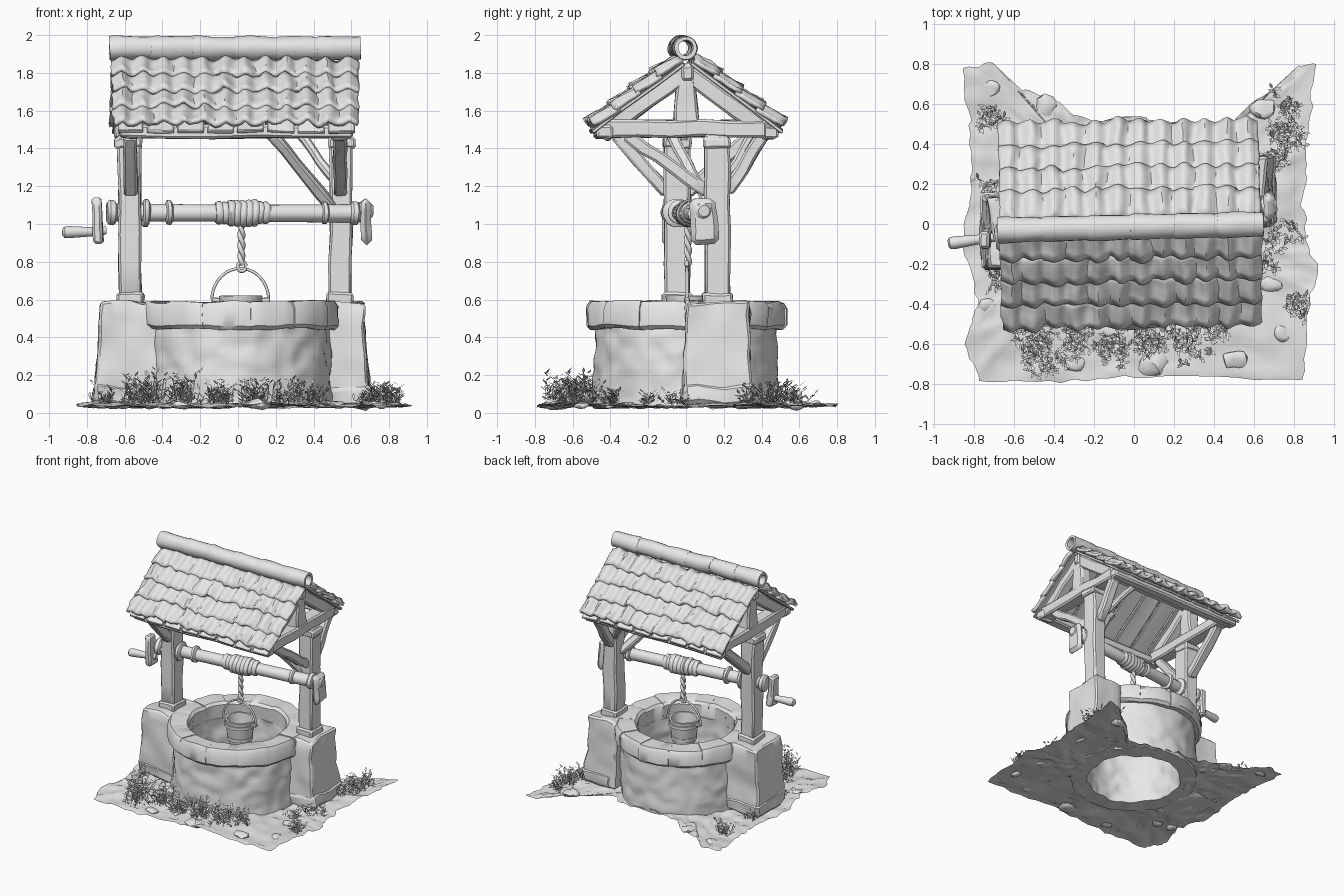
import bpy, bmesh, math, random
from mathutils import Vector, Matrix, noise

if "Cube" in bpy.data.objects:
    bpy.data.objects.remove(bpy.data.objects["Cube"])

random.seed(4)
grey = bpy.data.materials.new("plain grey")
grey.diffuse_color = (0.8, 0.8, 0.8, 1)
grey.use_nodes = True
grey.node_tree.nodes["Principled BSDF"].inputs["Base Color"].default_value = grey.diffuse_color
SLOPE = math.radians(37)


def finish(name, bm, rough=0.0, freq=9, roof=False, flat=False, closed=True):
    if closed:
        bmesh.ops.recalc_face_normals(bm, faces=bm.faces)
    if rough:
        for v in bm.verts:
            v.co += noise.noise_vector(v.co * freq) * rough
    me = bpy.data.meshes.new(name)
    bm.to_mesh(me)
    bm.free()
    me.materials.append(grey)
    ob = bpy.data.objects.new(name, me)
    bpy.context.collection.objects.link(ob)
    if roof:  # the whole roof sits slightly turned
        ob.location = (-0.02, 0, 0)
        ob.rotation_euler.z = 0.018
    if not flat:
        bpy.ops.object.select_all(action='DESELECT')
        ob.select_set(True)
        bpy.context.view_layer.objects.active = ob
        bpy.ops.object.shade_smooth_by_angle(angle=math.radians(40))
    return ob


def frame(p, q):
    p, q = Vector(p), Vector(q)
    z = (q - p).normalized()
    ref = Vector((0, 1, 0)) if abs(z.x) > 0.7 else Vector((1, 0, 0))
    y = z.cross(ref).normalized()
    x = y.cross(z)
    m = Matrix((x, y, z)).transposed().to_4x4()
    m.translation = p
    return m, (q - p).length


def bar(name, p, q, w, d, rough=0.012, bevel=0.012, flare=(1, 1), roof=False, cuts=4):
    """Worn rectangular beam from p to q; flare widens its start."""
    m, length = frame(p, q)
    bm = bmesh.new()
    bmesh.ops.create_cube(bm, size=1)
    for v in bm.verts:
        k = flare if v.co.z < 0 else (1, 1)
        v.co = Vector((v.co.x * w * k[0], v.co.y * d * k[1], (v.co.z + 0.5) * length))
    bmesh.ops.bevel(bm, geom=bm.edges[:], offset=bevel, segments=1, affect='EDGES')
    bmesh.ops.subdivide_edges(bm, edges=bm.edges[:], cuts=cuts, use_grid_fill=True)
    bm.transform(m)
    return finish(name, bm, rough, 7, roof)


def lathe(name, prof, m=Matrix(), segs=24, closed=False, rough=0.0, roof=False, shape=None):
    """Spin (radius, height) points around the local z axis of m."""
    bm = bmesh.new()
    rings = []
    for r, z in prof:
        ring = []
        for i in range(segs):
            a = math.tau * i / segs
            rr = r + (shape(r, z, a) if shape else 0)
            ring.append(bm.verts.new((rr * math.cos(a), rr * math.sin(a), z)))
        rings.append(ring)
    pairs = list(zip(rings, rings[1:])) + ([(rings[-1], rings[0])] if closed else [])
    for a, b in pairs:
        for i in range(segs):
            j = (i + 1) % segs
            bm.faces.new((a[i], a[j], b[j], b[i]))
    if not closed:
        bm.faces.new(rings[0])
        bm.faces.new(rings[-1])
    bm.transform(m)
    return finish(name, bm, rough, 11, roof)


def tube(name, pts, r, sides=8):
    cu = bpy.data.curves.new(name, 'CURVE')
    cu.dimensions = '3D'
    cu.bevel_depth, cu.bevel_resolution, cu.use_fill_caps = r, sides // 4, True
    sp = cu.splines.new('POLY')
    sp.points.add(len(pts) - 1)
    for s, p in zip(sp.points, pts):
        s.co = (*p, 1)
    cu.materials.append(grey)
    ob = bpy.data.objects.new(name, cu)
    bpy.context.collection.objects.link(ob)
    bpy.ops.object.select_all(action='DESELECT')
    ob.select_set(True)
    bpy.context.view_layer.objects.active = ob
    bpy.ops.object.convert(target='MESH')


# Ground sheet with a round opening and a notch at the back
outline = [(0.85, 0.2), (0.87, 0.45), (0.91, 0.8), (0.82, 0.79), (0.7, 0.68), (0.58, 0.6), (0.42, 0.42),
           (0.2, 0.49), (-0.1, 0.5), (-0.3, 0.54), (-0.4, 0.63), (-0.55, 0.66), (-0.71, 0.81), (-0.85, 0.77),
           (-0.82, 0.45), (-0.81, 0.2), (-0.86, -0.08), (-0.78, -0.38), (-0.84, -0.6), (-0.78, -0.79),
           (-0.3, -0.78), (0.2, -0.76), (0.84, -0.78), (0.88, -0.35), (0.92, -0.23), (0.86, -0.08)]
bm = bmesh.new()
cols = []
for i, p in enumerate(outline):
    p, q = Vector(p), Vector(outline[(i + 1) % len(outline)])
    for k in range(8):
        e = p.lerp(q, k / 8)
        e += e.normalized() * 0.03 * noise.noise((e.x * 16, e.y * 16, 0))
        inner = e.normalized() * 0.41
        col = []
        for j in range(17):
            c = inner.lerp(e, j / 16)
            z = (0.04 + 0.022 * noise.noise((c.x * 3, c.y * 3, 2)) + 0.018 * noise.noise((c.x * 10, c.y * 10, 5))
                 + 0.01 * noise.noise((c.x * 25, c.y * 25, 5)))
            col.append(bm.verts.new((c.x, c.y, max(z, 0))))
        cols.append(col)
for i, a in enumerate(cols):
    b = cols[(i + 1) % len(cols)]
    for j in range(16):
        bm.faces.new((a[j], a[j + 1], b[j + 1], b[j]))
finish("ground", bm, closed=False)

# Flat stones set into the ground
bm = bmesh.new()
for x, y, r in [(-0.44, 0.59, .06), (-0.73, -0.41, .05), (-0.6, -0.43, .05), (0.1, -0.7, .08), (-0.3, -0.7, .05),
                (0.5, -0.68, .06), (0.65, 0.57, .07), (0.75, -0.55, .05), (0.68, -0.3, .05), (-0.72, 0.68, .05)]:
    bmesh.ops.create_icosphere(bm, subdivisions=2, radius=r, matrix=Matrix.Translation((x, y, 0.042))
                               @ Matrix.Diagonal((1, 0.85, 0.33, 1)))
finish("ground_stones", bm, 0.025, 14)

# Grass: leafy sprigs in clumps (x, y, spread, count, height)
bm = bmesh.new()
clumps = [(-0.45, -0.63, .09, 40, .17), (-0.54, -0.52, .06, 20, .2), (-0.28, -0.56, .08, 30, .17),
          (-0.1, -0.6, .09, 35, .14), (0.08, -0.58, .08, 30, .13), (0.25, -0.56, .09, 30, .14),
          (0.42, -0.52, .06, 15, .12), (0.76, 0.45, .06, 30, .12), (0.72, 0.32, .05, 20, .12),
          (0.81, -0.4, .05, 20, .09), (0.74, -0.05, .06, 12, .08), (0.68, -0.22, .04, 10, .08),
          (-0.73, 0.52, .04, 18, .12), (-0.72, 0.2, .03, 8, .08), (-0.7, -0.28, .03, 8, .1), (0.76, 0.58, .04, 14, .1)]
for cx, cy, rad, count, high in clumps:
    for _ in range(count):
        base = Vector((random.gauss(cx, rad * 0.6), random.gauss(cy, rad * 0.5), 0.04))
        top = base + Vector((random.gauss(0, .03), random.gauss(0, .03), random.uniform(.3, 1) * high))
        for k in range(7):
            a = random.uniform(0, math.tau)
            out = Vector((math.cos(a), math.sin(a), random.uniform(0, 1))) * random.uniform(.025, .042)
            p = base.lerp(top, k / 6)
            if k == 0:
                out = top - base
            side = Vector((-math.sin(a), math.cos(a), 0)) * (0.004 if k == 0 else 0.008)
            mid = p + out * 0.5
            bm.faces.new([bm.verts.new(c) for c in (p, mid + side, p + out, mid - side)])
finish("grass", bm, flat=True, closed=False)

# Round well wall with slightly uneven courses


def block_offset(r, z, a):
    row = int(z / 0.11)
    return 0.009 * noise.noise((int(a / math.tau * 15 + row * 0.5) * 3.7, row * 5.3, r > 0.42))


hs = [0.03 + 0.43 * i / 18 for i in range(19)]
lathe("well_wall", [(0.495 - 0.03 * h, h) for h in hs] + [(0.365, h) for h in reversed(hs)],
      segs=110, closed=True, rough=0.014, shape=block_offset)

# Rim made of curved stones
STONES = 13
for i in range(STONES):
    bm = bmesh.new()
    ro, top = 0.53 + random.uniform(-.006, .008), 0.588 + random.uniform(-.005, .005)
    sect = [(.37, .45), (ro - .02, .445), (ro, .465), (ro, top - .03), (ro - .02, top), (.385, top), (.365, top - .02)]
    rings = []
    for j in range(9):
        a = math.tau * (i + 0.002 + j / 8 * 0.996) / STONES
        pinch = 0.003 if j in (0, 8) else 0
        rings.append([bm.verts.new(((r - pinch) * math.cos(a), (r - pinch) * math.sin(a), z - pinch)) for r, z in sect])
    for a, b in zip(rings, rings[1:]):
        for k in range(len(sect)):
            n = (k + 1) % len(sect)
            bm.faces.new((a[k], a[n], b[n], b[k]))
    bm.faces.new(rings[0])
    bm.faces.new(rings[-1])
    finish("rim_stone", bm, 0.01)

# Side piers, posts and gable frames
for s, px, py, outer in ((-1, -0.57, -0.045, 0.725), (1, 0.54, 0.165, 0.665)):
    cx = s * (outer + 0.41) / 2
    bar("pier", (cx + s * 0.015, py, 0.04), (cx, py, 0.585), outer - 0.41, 0.335, 0.022, 0.012, (1.12, 1.08), cuts=7)
    bar("pier_footing", (cx + s * 0.035, py, 0.035), (cx + s * 0.03, py, 0.15), outer - 0.4, 0.37, 0.025, 0.02)
    bar("post_foot", (px, py, 0.57), (px, py, 0.635), 0.145, 0.165)
    bar("post", (px, py, 0.6), (px + s * 0.005, py, 1.47), 0.12, 0.135)
    bar("post_head", (px + s * 0.01, py, 1.4), (px + s * 0.01, py, 1.46), 0.14, 0.15)
    bar("tie_beam", (px, -0.43, 1.505), (px, 0.43, 1.505), 0.11, 0.09)
    bar("king_post", (px, 0, 1.53), (px, 0, 1.85), 0.09, 0.09, flare=(1.1, 1.5))
    for t in (-1, 1):
        bar("brace", (px, py + t * 0.05, 1.17), (px, t * 0.36 + py * 0.3, 1.47), 0.075, 0.07)
        bar("rafter", (px, t * 0.45, 1.475), (px, t * 0.01, 1.795), 0.09, 0.09)
bar("inner_brace_low", (0.5, 0.13, 1.08), (0.17, -0.08, 1.49), 0.06, 0.06)
bar("inner_brace_high", (0.52, 0.2, 1.22), (0.31, 0.36, 1.5), 0.045, 0.045)

# Roof carpentry: ridge beam, eave beams, boards
bar("ridge_beam", (-0.62, 0, 1.8), (0.62, 0, 1.8), 0.07, 0.08, roof=True)
for s in (-1, 1):
    bar("eave_beam", (-0.62, s * 0.44, 1.49), (0.62, s * 0.44, 1.49), 0.08, 0.07, roof=True)
    for i in range(8):
        x = -0.56 + i * 0.16
        bar("roof_board", (x, s * 0.5, 1.488), (x, s * 0.02, 1.85), 0.14, 0.02, 0.01, 0.004, roof=True, cuts=2)

    # Overlapping rows of curved tiles
    for row in range(4):
        bm = bmesh.new()
        t0, grid = row * 0.142, []
        shift = [(random.uniform(-.012, .01), random.uniform(-.006, .006)) for _ in range(13)]
        for i in range(12 * 8 + 1):
            u = i / 8
            end, up = shift[int(u)]
            line = []
            for j in range(5):
                f = j / 4
                t = t0 + f * (0.16 + end)
                lift = 0.015 + 0.015 * math.cos(math.tau * (u + 0.5)) + 0.02 * f + up * f
                y = 0.03 + t * math.cos(SLOPE) + lift * math.sin(SLOPE)
                z = 1.874 - t * math.sin(SLOPE) + lift * math.cos(SLOPE)
                line.append(bm.verts.new((-0.652 + 1.304 * u / 12, s * y, z)))
            grid.append(line)
        for a, b in zip(grid, grid[1:]):
            for j in range(4):
                bm.faces.new((a[j], a[j + 1], b[j + 1], b[j]))
        bmesh.ops.recalc_face_normals(bm, faces=bm.faces)
        if sum(f.normal.z for f in bm.faces) < 0:
            bmesh.ops.reverse_faces(bm, faces=bm.faces)
        ob = finish("tile_row", bm, 0.014, 12, True, closed=False)
        mod = ob.modifiers.new("thickness", 'SOLIDIFY')
        mod.thickness = 0.024

# Hollow ridge tiles
for i in range(6):
    x = -0.68 + i * 0.22
    m, n = frame((x, 0.024 * x - 0.016, 1.932), (x + 0.23, 0.024 * (x + 0.23) - 0.016, 1.932))
    lathe("ridge_tile", [(.062, 0), (.066, .02), (.063, .1), (.06, n), (.04, n), (.04, 0)], m, 20, True, 0.008)

# Axle with collars and wound rope
L, R = Vector((-0.69, -0.07, 1.06)), Vector((0.68, 0.095, 1.055))
m, n = frame(L, R)


def at(x):
    return (x - L.x) / (R.x - L.x) * n


lathe("axle", [(.03, 0), (.047, .02), (.047, n / 2), (.047, n - .02), (.03, n)], m, 20, rough=0.006)
for x, w, r in ((-0.67, .05, .065), (-0.49, .035, .078), (-0.365, .035, .064), (0.46, .035, .06), (0.62, .05, .06)):
    c = at(x)
    lathe("axle_collar", [(r - .015, c - w / 2), (r, c - w / 4), (r, c + w / 4), (r - .015, c + w / 2)], m, 20, rough=0.01)
for i in range(9):
    c, r = at(-0.1 + i * 0.031), (.073 if 1 < i < 7 else .062)
    lathe("rope_coil", [(r - .008, c - .019), (r, c - .008), (r, c + .008), (r - .008, c + .019)], m, 20, rough=0.008)

# Cranks and handle
bar("left_crank", (-0.74, -0.075, 0.9), (-0.745, -0.08, 1.14), 0.05, 0.085, flare=(1, 1.15))
m, n = frame((-0.7, -0.065, 0.965), (-0.93, -0.1, 0.955))
lathe("left_handle", [(.022, 0), (.024, .08), (.032, .2), (.03, n - .01), (.015, n)], m, 16, rough=0.005)
bar("right_crank", (0.675, 0.1, 0.892), (0.677, 0.088, 1.135), 0.055, 0.125, bevel=0.025, flare=(1, 1.25))
m, n = frame((0.64, 0.085, 1.07), (0.715, 0.095, 1.07))
lathe("right_hub", [(.045, 0), (.045, n - .015), (.03, n)], m, 16, rough=0.005)

# Hanging rope, hook, bucket and its bail
for k in (0, math.pi):
    tube("rope_strand", [(0.018 + .009 * math.cos(i * .5 + k), 0.01 + .009 * math.sin(i * .5 + k), 1.0 - i * .009)
                         for i in range(25)], 0.013)
tube("hook", [(0.02 + .022 * math.cos(a * .5), 0.005, 0.775 + .025 * math.sin(a * .5)) for a in range(13)], 0.01)
tube("bail", [(0.012 + .15 * math.cos(math.pi * i / 20), 0.005, 0.6 + .165 * math.sin(math.pi * i / 20))
              for i in range(21)], 0.008)
lathe("bucket", [(.085, .43), (.1, .52), (.115, .62), (.098, .62), (.085, .53), (.075, .45)],
      Matrix.Translation((0.015, 0.005, 0)), 24, rough=0.004)
for z, r in ((0.47, .099), (0.58, .118)):
    lathe("bucket_hoop", [(r, z - .012), (r, z + .012), (r - .012, z + .012), (r - .012, z - .012)],
          Matrix.Translation((0.015, 0.005, 0)), 24, True)
for s in (-1, 1):
    bar("bucket_lug", (0.015 + s * .1, 0.005, 0.595), (0.015 + s * .155, 0.005, 0.6), 0.03, 0.025, 0, 0.004)
